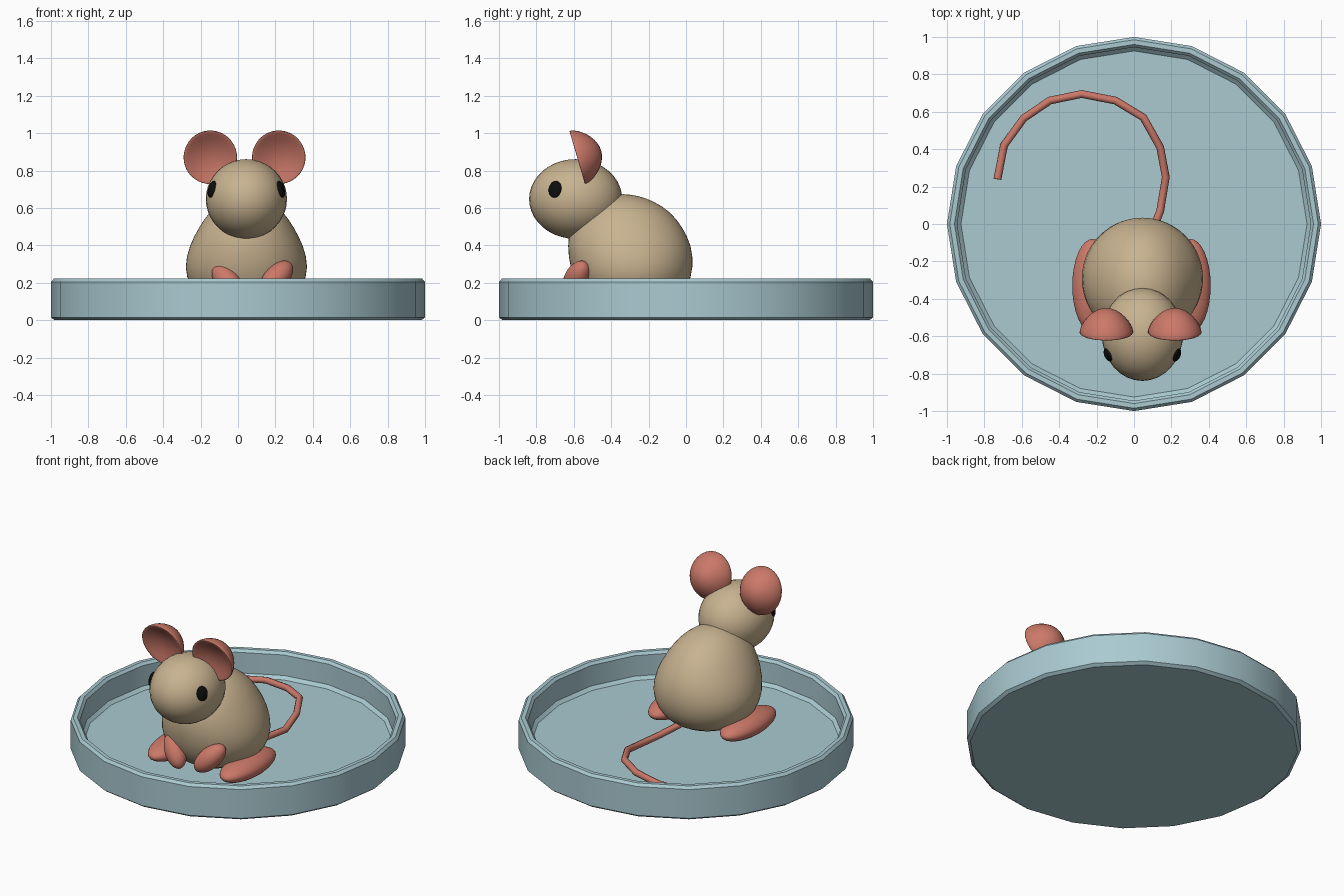
import bpy, bmesh, math
from mathutils import Vector

if "Cube" in bpy.data.objects:
    bpy.data.objects.remove(bpy.data.objects["Cube"])


def material(name, rgb):
    m = bpy.data.materials.new(name)
    m.diffuse_color = (*rgb, 1)
    m.use_nodes = True
    m.node_tree.nodes["Principled BSDF"].inputs["Base Color"].default_value = m.diffuse_color
    return m


BLUE = material("pale_blue", (0.40, 0.59, 0.64))
TAN = material("tan", (0.58, 0.45, 0.28))
PINK = material("pink", (0.60, 0.19, 0.14))
BLACK = material("black", (0.004, 0.004, 0.004))


def finish(bm, name, mat, smooth=True):
    bmesh.ops.recalc_face_normals(bm, faces=bm.faces[:])
    me = bpy.data.meshes.new(name)
    bm.to_mesh(me)
    bm.free()
    ob = bpy.data.objects.new(name, me)
    bpy.context.collection.objects.link(ob)
    me.materials.append(mat)
    for p in me.polygons:
        p.use_smooth = smooth
    return ob


def loft(name, rings, seg, mat):
    """Join rings (z, centre y, rx, ry, centre x); zero radius makes a pole."""
    bm = bmesh.new()
    loops = []
    for z, cy, rx, ry, cx in rings:
        if rx == 0:
            loops.append([bm.verts.new((cx, cy, z))] * seg)
        else:
            loops.append([bm.verts.new((cx + rx * math.cos(2 * math.pi * i / seg),
                                        cy + ry * math.sin(2 * math.pi * i / seg), z))
                          for i in range(seg)])
    for a, b in zip(loops, loops[1:]):
        for i in range(seg):
            j = (i + 1) % seg
            bm.faces.new(list(dict.fromkeys((a[i], a[j], b[j], b[i]))))
    return finish(bm, name, mat)


def ellipsoid(name, loc, radii, mat, quat=None, shape=None):
    bm = bmesh.new()
    bmesh.ops.create_uvsphere(bm, u_segments=32, v_segments=20, radius=1)
    for v in bm.verts:
        if shape:
            shape(v.co)
        v.co = Vector(a * b for a, b in zip(v.co, radii))
        if quat:
            v.co.rotate(quat)
        v.co += Vector(loc)
    return finish(bm, name, mat)


# Round dish, 20 sides, with small bevels on rim and base
profile = [(0, 0), (0.98, 0), (1, 0.015), (1, 0.205), (0.985, 0.222), (0.96, 0.222),
           (0.945, 0.205), (0.945, 0.07), (0.925, 0.05), (0, 0.05)]
dish = loft("dish", [(z, 0, r, r, 0) for r, z in profile], 20, BLUE)
bpy.context.view_layer.objects.active = dish
dish.select_set(True)
bpy.ops.object.shade_smooth_by_angle(angle=math.radians(30))

# Pear-shaped body
CX = 0.045
rings = [(0.05, -0.29, 0, 0), (0.065, -0.29, 0.14, 0.14), (0.11, -0.285, 0.24, 0.24),
         (0.18, -0.285, 0.305, 0.30), (0.28, -0.29, 0.337, 0.332), (0.40, -0.302, 0.308, 0.336),
         (0.50, -0.32, 0.254, 0.302), (0.58, -0.33, 0.20, 0.25), (0.64, -0.335, 0.13, 0.16),
         (0.668, -0.335, 0.06, 0.07), (0.675, -0.335, 0, 0)]
body = loft("body", [(*r, CX) for r in rings], 28, TAN)
body.modifiers.new("smooth", 'SUBSURF').levels = 1

# Head
ellipsoid("head", (CX, -0.59, 0.648), (0.217, 0.249, 0.213), TAN)


# Ears: domed behind, hollowed in front
def ear_shape(co):
    r2 = co.x ** 2 + co.z ** 2
    if co.y < 0:
        co.y *= 0.3
    co.y -= 0.75 * r2 - 0.2


lean = Vector((0, -0.28, 1)).to_track_quat('Z', 'Y')
for side, s in (("left", -1), ("right", 1)):
    tilt = Vector((0, -0.085, 0.29)).normalized()
    q = Vector((0, 0, 1)).rotation_difference(tilt)
    ellipsoid(side + "_ear", (CX - 0.01 + s * 0.183, -0.54, 0.882), (0.143, 0.075, 0.148),
              PINK, q, ear_shape)
    # Eyes
    n = Vector((s * 3.96, -1.76, 1.13))
    ellipsoid(side + "_eye", (CX + s * 0.183, -0.70, 0.70), (0.018, 0.037, 0.046), BLACK,
              n.to_track_quat('X', 'Z'))
    # Hind feet
    ellipsoid(side + "_hind_foot", (CX - 0.005 + s * 0.262, -0.33, 0.11), (0.108, 0.25, 0.068), PINK)

# Front paws, tips pointing inwards
for side, loc, axis in (("left", (-0.055, -0.575, 0.205), (-0.10, 0.07, 0.13)),
                        ("right", (0.205, -0.585, 0.225), (0.12, 0.07, 0.13))):
    ellipsoid(side + "_front_paw", loc, (0.065, 0.065, 0.118), PINK,
              Vector(axis).to_track_quat('Z', 'Y'))

# Tail, a curled tube
path = [(0.09, -0.06, 0.12), (0.14, 0.07, 0.09), (0.17, 0.25, 0.085), (0.14, 0.41, 0.12),
        (0.05, 0.57, 0.14), (-0.10, 0.66, 0.13), (-0.28, 0.695, 0.12), (-0.45, 0.66, 0.10),
        (-0.59, 0.565, 0.085), (-0.695, 0.42, 0.08), (-0.73, 0.24, 0.085)]
cu = bpy.data.curves.new("tail", 'CURVE')
cu.dimensions = '3D'
cu.bevel_depth = 0.021
cu.bevel_resolution = 2
cu.use_fill_caps = True
sp = cu.splines.new('POLY')
sp.points.add(len(path) - 1)
for p, c in zip(sp.points, path):
    p.co = (*c, 1)
sp.use_smooth = True
cu.materials.append(PINK)
bpy.context.collection.objects.link(bpy.data.objects.new("tail", cu))
